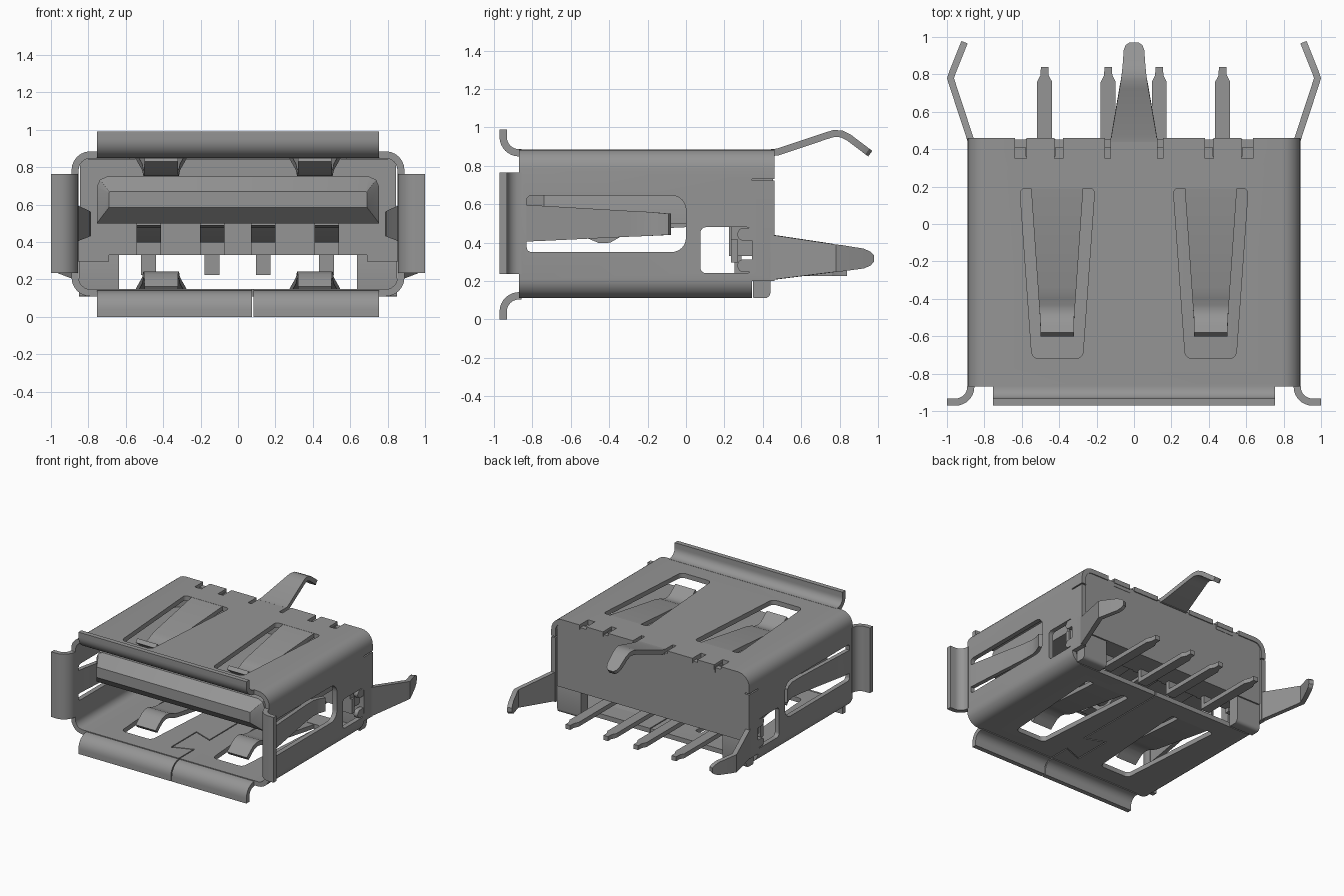
import bpy, bmesh, math
from mathutils import Vector

cube = bpy.data.objects.get("Cube")
if cube:
    bpy.data.objects.remove(cube, do_unlink=True)

metal = bpy.data.materials.new("plain_grey")
metal.use_nodes = True
GREY = (0.3, 0.3, 0.3, 1)
metal.diffuse_color = GREY
metal.node_tree.nodes["Principled BSDF"].inputs["Base Color"].default_value = GREY

MID = 0.4975           # height of the shell's middle
T = 0.038              # sheet thickness
H = 0.8675             # centre line of the top sheet
X = 0.8725             # centre line of the side sheet


# ---- helpers ----
def loft(name, rings):
    """Closed solid through rings of equal point count."""
    bm = bmesh.new()
    vs = [[bm.verts.new(p) for p in r] for r in rings]
    n = len(rings[0])
    for a, b in zip(vs, vs[1:]):
        for i in range(n):
            j = (i + 1) % n
            bm.faces.new((a[i], a[j], b[j], b[i]))
    bm.faces.new(vs[0][::-1])
    bm.faces.new(vs[-1])
    bmesh.ops.recalc_face_normals(bm, faces=bm.faces[:])
    me = bpy.data.meshes.new(name)
    bm.to_mesh(me)
    bm.free()
    ob = bpy.data.objects.new(name, me)
    bpy.context.collection.objects.link(ob)
    me.materials.append(metal)
    return ob


def prism(name, pts, lo, hi, place):
    return loft(name, [[place(u, v, w) for u, v in pts] for w in (lo, hi)])


def rect(a, b, c, d):
    return [(a, c), (b, c), (b, d), (a, d)]


def rounded(pts, radii, n=6):
    """Fillet the corners of a 2D outline with true arcs."""
    out = []
    pts = [Vector(p) for p in pts]
    for i, p in enumerate(pts):
        r = radii[i] if isinstance(radii, list) else radii
        a = (pts[i - 1] - p).normalized()
        b = (pts[(i + 1) % len(pts)] - p).normalized()
        half = a.angle(b) / 2
        c = p + (a + b).normalized() * (r / math.sin(half))
        s = p + a * (r / math.tan(half)) - c
        e = p + b * (r / math.tan(half)) - c
        start = math.atan2(s.y, s.x)
        sweep = math.atan2(s.x * e.y - s.y * e.x, s.dot(e))
        for k in range(n + 1):
            t = start + sweep * k / n
            out.append((c.x + r * math.cos(t), c.y + r * math.sin(t)))
    return out


def ribbon(name, path, widths, place, t=T):
    """Bent sheet strip: path in one plane, (low, high) width across it."""
    pts = [Vector(p) for p in path]
    if len(widths) == 1:
        widths = widths * len(pts)
    ns = []
    for a, b in zip(pts, pts[1:]):
        d = (b - a).normalized()
        ns.append(Vector((-d.y, d.x)))
    ns = [ns[0]] + ns + [ns[-1]]
    rings = []
    for p, (lo, hi), n1, n2 in zip(pts, widths, ns, ns[1:]):
        m = (n1 + n2) / (1 + n1.dot(n2)) * t / 2
        a, b = p + m, p - m
        rings.append([place(a.x, a.y, lo), place(a.x, a.y, hi),
                      place(b.x, b.y, hi), place(b.x, b.y, lo)])
    return loft(name, rings)


def cut(ob, cutter):
    cutter.hide_render = True
    mod = ob.modifiers.new("cut", 'BOOLEAN')
    mod.operation = 'DIFFERENCE'
    mod.solver = 'EXACT'
    mod.object = cutter
    bpy.context.view_layer.objects.active = ob
    bpy.ops.object.modifier_apply(modifier=mod.name)
    bpy.data.objects.remove(cutter, do_unlink=True)


def flat(u, v, w):                  # plane x-y, width z
    return (u, v, w)


def front(u, v, w):                 # plane x-z, width y
    return (u, w, v)


def upper(u, v, w):                 # plane y-z, width x
    return (w, u, v)


def lower(u, v, w):                 # same, mirrored to the bottom
    return (w, u, 2 * MID - v)


def side(s):                        # plane y-x, width z
    return lambda u, v, w: (s * v, u, w)


def box(name, x, y, z):
    return prism(name, rect(x[0], x[1], y[0], y[1]), z[0], z[1], flat)


# ---- shell ----
shell = prism("shell", rounded(rect(-.89, .89, .11, .885), .1), -.87, .46, front)
cut(shell, prism("c", rounded(rect(-.852, .852, .148, .847), .062), -1, 1, front))
cut(shell, box("c", (-1, 1), (.345, .6), (0, .2)))
seam = [(.08, -1), (.08, -.68), (-.08, -.74), (-.08, -.42), (.08, -.48), (.08, .5)]
cut(shell, ribbon("c", seam, [(.05, .2)], flat, .008))
for s in (-1, 1):
    # spring openings in top and bottom
    trapezoid = [(s * .61, .19), (s * .545, -.72), (s * .275, -.72), (s * .21, .19)]
    slot = rounded(trapezoid, [.025, .04, .04, .025])
    for z in ((.78, .95), (.05, .21)):
        cut(shell, prism("c", slot, z[0], z[1], flat))
    # side spring opening and latch window
    wide = rounded(rect(-.83, 0, .35, .645), [.025, .075, .075, .025])
    latch = rounded(rect(.075, .345, .24, .48), .03)
    for outline in (wide, latch):
        cut(shell, prism("c", outline, s * .8, s * .95, upper))
    # rear notches and slits
    for a, b in ((.38, .425), (.575, .635), (.125, .155)):
        cut(shell, box("c", (s * a, s * b), (.35, .6), (.8, .95)))
    cut(shell, box("c", (s * .8, s * .95), (.345, .6), (.722, .732)))


# ---- flared front lips ----
def lip(base, centre, end):
    r = centre - base
    arc = [(-.87 - r * math.sin(a), centre - r * math.cos(a))
           for a in (math.pi / 2 * k / 8 for k in range(9))]
    return [(-.858, base)] + arc + [(-.87 - r, end)]


top_lip = lip(H, .95, .99)
bottom_lip = [(u, v + .005) for u, v in top_lip]
ribbon("top_lip", top_lip, [(-.755, .755)], upper)
ribbon("bottom_lip_right", bottom_lip, [(-.755, .076)], lower)
ribbon("bottom_lip_left", bottom_lip, [(.084, .755)], lower)

for s, tag in ((-1, "right"), (1, "left")):
    ribbon("side_lip_" + tag, lip(X, .955, 1.0), [(.235, .765)], side(s))

    # contact springs of top and bottom
    path = [(.2, H), (.14, .862), (-.34, .803), (-.39, .79), (-.43, .773),
            (-.47, .77), (-.51, .782), (-.55, .812), (-.59, .845)]
    widths = []
    for y, z in path:
        c, h = s * .411, .14 - .05 * min(1, (.2 - y) / .72)
        widths.append((c - h, c + h))
    ribbon("top_spring_" + tag, path, widths, upper, .034)
    ribbon("bottom_spring_" + tag, path, widths, lower, .034)

    # side spring, bent inward
    ribbon("side_spring_" + tag,
           [(-.84, X), (-.76, .866), (-.3, .808), (-.2, .802), (-.14, .812), (-.085, .835)],
           [(.405, .595), (.408, .592), (.43, .565), (.434, .56), (.437, .555), (.44, .55)],
           side(s), .034)

    # side mounting leg
    ribbon("side_leg_" + tag,
           [(.445, X), (.47, .88), (.75, .972), (.78, .981), (.81, .971),
            (.92, .927), (.955, .913), (.972, .906)],
           [(.205, .441), (.208, .437), (.243, .395), (.247, .39), (.25, .386),
            (.265, .368), (.28, .352), (.3, .335)], side(s), .036)

    # latch fingers and inward tab
    for name, z in (("upper", (.41, .475)), ("lower", (.247, .312))):
        finger = rounded(rect(.268, .36, z[0], z[1]), [.03, .003, .003, .03], 4)
        prism(name + "_latch_finger_" + tag, finger, s * .853, s * .889, upper)
    box("latch_tab_" + tag, (s * .69, s * .86), (.235, .27), (.295, .415))

    # rear foot and folded rear tab
    foot = rounded(rect(.35, .44, .11, .34), [.005, .03, .005, .005], 4)
    prism("rear_foot_" + tag, foot, s * .635, s * .85, upper)
    box("folded_tab_" + tag, (s * .42, s * .58), (.36, .455), (.82, .865))

# ---- top mounting leg ----
ribbon("top_leg",
       [(.44, H), (.48, .872), (.73, .956), (.77, .968), (.81, .966), (.85, .946),
        (.92, .893), (.945, .874), (.96, .863)],
       [(-h, h) for h in (.125, .12, .077, .07, .064, .06, .055, .045, .025)],
       upper, .036)

# ---- insulator: rear block, rear panel, tongue ----
box("rear_block", (-.845, .845), (.235, .42), (.33, .845))
panel = rounded(rect(-.845, .845, .33, .86), [.01, .01, .06, .06])
prism("rear_panel", panel, .41, .452, front)


def tongue_ring(y, x, lo, hi, c):
    return [(-x, y, lo), (x, y, lo), (x, y, hi - c), (x - c * .3, y, hi - c * .3),
            (x - c, y, hi), (c - x, y, hi), (c * .3 - x, y, hi - c * .3), (-x, y, hi - c)]


loft("tongue", [tongue_ring(-.83, .69, .585, .67, .008),
                tongue_ring(-.74, .755, .5, .75, .055),
                tongue_ring(.3, .755, .5, .75, .055)])

# ---- four contacts with solder pins ----
for i, cx in enumerate((-.478, -.138, .135, .474)):
    spring = [(-.7, .505), (-.57, .495), (-.5, .435), (-.45, .414), (-.4, .416),
              (-.34, .45), (-.25, .485), (0, .497), (.26, .497)]
    ribbon("contact_%d" % (i + 1), spring, [(cx - .066, cx + .066)], upper, .034)
    box("contact_root_%d" % (i + 1), (cx - .066, cx + .066), (.225, .26), (.33, .5))
    pin = [(.27, .34), (.27, .243), (.76, .243), (.795, .243), (.84, .243)]
    ribbon("solder_pin_%d" % (i + 1), pin,
           [(cx - h, cx + h) for h in (.04, .04, .04, .022, .02)], upper, .036)

# ---- shading ----
for ob in bpy.context.scene.objects:
    ob.select_set(ob.type == 'MESH' and metal.name in ob.data.materials)
bpy.context.view_layer.objects.active = shell
bpy.ops.object.shade_smooth_by_angle(angle=math.radians(25))
